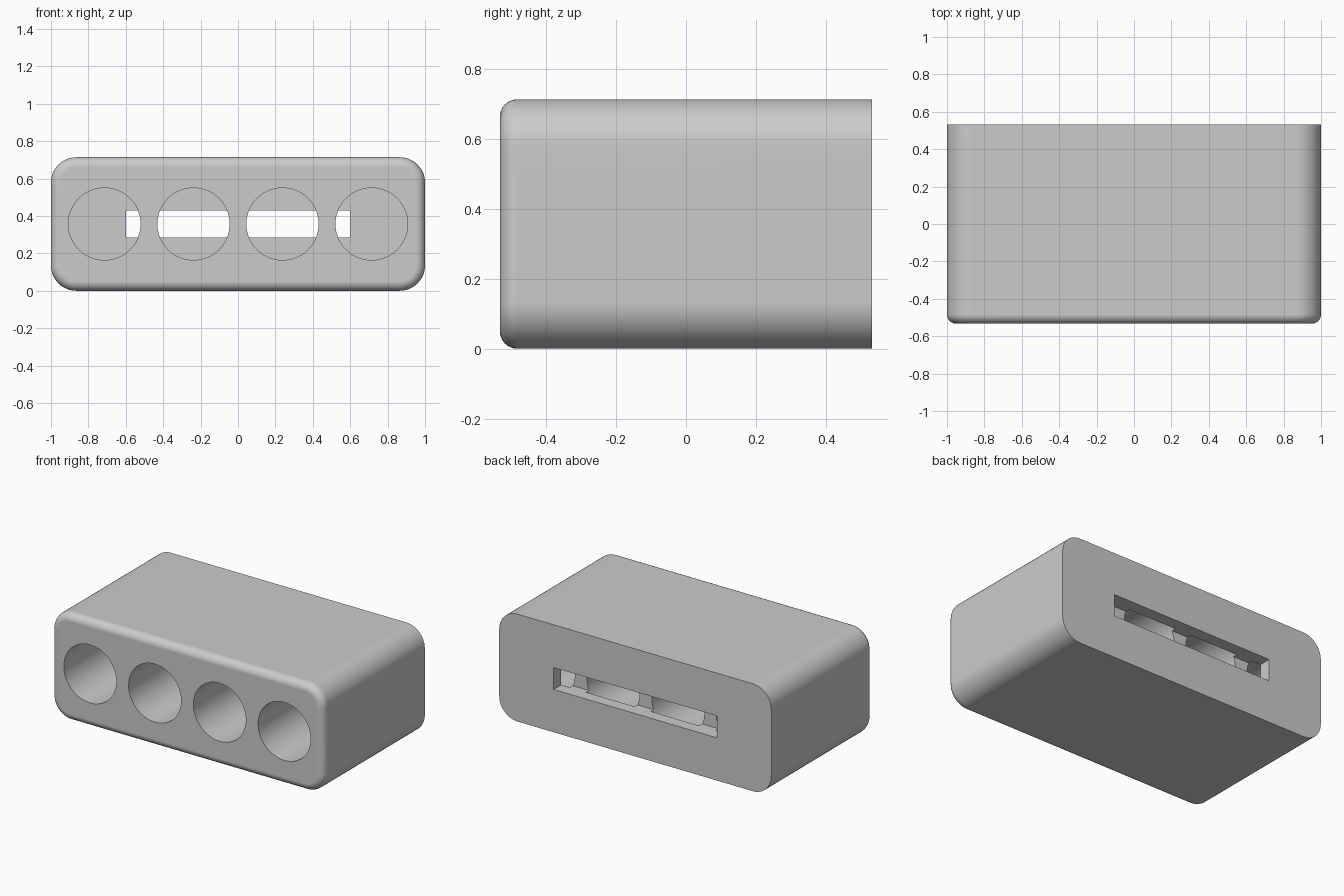
import bpy, bmesh
from math import pi, sin, cos, radians
from mathutils import Matrix

if "Cube" in bpy.data.objects:
    bpy.data.objects.remove(bpy.data.objects["Cube"])

HALF_W, HALF_D, HEIGHT = 1.0, 0.533, 0.714
MID_Z = HEIGHT / 2
CORNER, FILLET = 0.135, 0.05
HOLE_R, HOLE_STEP, HOLE_END = 0.193, 0.476, HALF_D - 0.08
SLOT_W, SLOT_H, SLOT_DEPTH = 1.2, 0.146, 0.11

grey = bpy.data.materials.new("light_grey")
grey.use_nodes = True
colour = (0.6, 0.6, 0.6, 1)
grey.diffuse_color = colour
grey.node_tree.nodes["Principled BSDF"].inputs["Base Color"].default_value = colour


def make_object(name, bm):
    bmesh.ops.recalc_face_normals(bm, faces=bm.faces)
    mesh = bpy.data.meshes.new(name)
    bm.to_mesh(mesh)
    bm.free()
    mesh.materials.append(grey)
    obj = bpy.data.objects.new(name, mesh)
    bpy.context.collection.objects.link(obj)
    return obj


# Block: rounded rectangle extruded front to back, with a filleted front rim
bm = bmesh.new()
outline = []
steps = 12
for quarter, (sx, sz) in enumerate([(1, 1), (-1, 1), (-1, -1), (1, -1)]):
    for i in range(steps + 1):
        a = (quarter + i / steps) * pi / 2
        outline.append(bm.verts.new((
            sx * (HALF_W - CORNER) + CORNER * cos(a), -HALF_D,
            MID_Z + sz * (MID_Z - CORNER) + CORNER * sin(a))))
front = bm.faces.new(outline)
rim = list(front.edges)
extruded = bmesh.ops.extrude_face_region(bm, geom=[front], use_keep_orig=True)
back_verts = [v for v in extruded["geom"] if isinstance(v, bmesh.types.BMVert)]
bmesh.ops.translate(bm, verts=back_verts, vec=(0, 2 * HALF_D, 0))
bmesh.ops.bevel(bm, geom=rim, offset=FILLET, offset_type='OFFSET',
                segments=8, profile=0.5, affect='EDGES')
block = make_object("block", bm)

# Cutters: four blind round holes from the front, one slot from the back
cutters = []
start = -HALF_D - 0.1
for i in range(4):
    bm = bmesh.new()
    place = (Matrix.Translation(((i - 1.5) * HOLE_STEP, (start + HOLE_END) / 2, MID_Z))
             @ Matrix.Rotation(radians(90), 4, 'X'))
    bmesh.ops.create_cone(bm, cap_ends=True, segments=64, radius1=HOLE_R,
                          radius2=HOLE_R, depth=HOLE_END - start, matrix=place)
    cutters.append(make_object("hole_cutter", bm))

bm = bmesh.new()
bmesh.ops.create_cube(bm, size=1, matrix=Matrix.Translation((0, HALF_D, MID_Z))
                      @ Matrix.Diagonal((SLOT_W, 2 * SLOT_DEPTH, SLOT_H, 1)))
cutters.append(make_object("slot_cutter", bm))

bpy.ops.object.select_all(action='DESELECT')
block.select_set(True)
bpy.context.view_layer.objects.active = block
for cutter in cutters:
    cutter.hide_render = True
    mod = block.modifiers.new("cut", 'BOOLEAN')
    mod.operation, mod.solver, mod.object = 'DIFFERENCE', 'EXACT', cutter
    bpy.ops.object.modifier_apply(modifier=mod.name)
for cutter in cutters:
    bpy.data.objects.remove(cutter)

# Smooth fillets, crisp holes and slot
bpy.ops.object.shade_smooth_by_angle(angle=radians(30))
weighted = block.modifiers.new("weighted_normals", 'WEIGHTED_NORMAL')
weighted.keep_sharp = True
